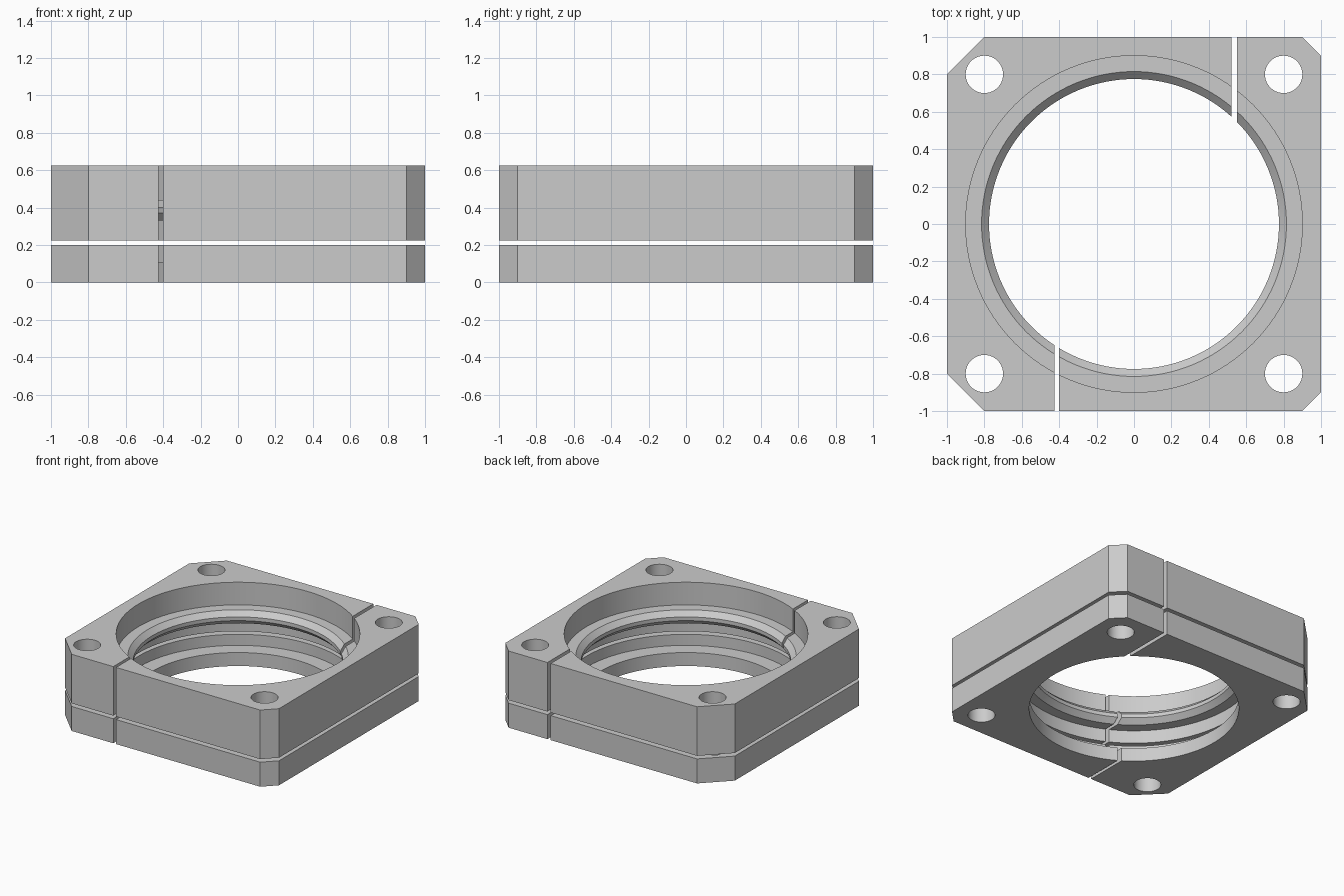
import bpy, bmesh, math

if "Cube" in bpy.data.objects:
    bpy.data.objects.remove(bpy.data.objects["Cube"], do_unlink=True)

grey = bpy.data.materials.new("plain_grey")
grey.use_nodes = True
grey.diffuse_color = (0.6, 0.6, 0.6, 1)
grey.node_tree.nodes["Principled BSDF"].inputs["Base Color"].default_value = (0.6, 0.6, 0.6, 1)


def to_object(name, bm):
    bmesh.ops.recalc_face_normals(bm, faces=bm.faces)
    mesh = bpy.data.meshes.new(name)
    bm.to_mesh(mesh)
    bm.free()
    mesh.materials.append(grey)
    obj = bpy.data.objects.new(name, mesh)
    bpy.context.collection.objects.link(obj)
    return obj


def prism(name, outline, z0, z1):
    bm = bmesh.new()
    base = bm.faces.new([bm.verts.new((x, y, z0)) for x, y in outline])
    top = bmesh.ops.extrude_face_region(bm, geom=[base])["geom"]
    bmesh.ops.translate(bm, vec=(0, 0, z1 - z0),
                        verts=[v for v in top if isinstance(v, bmesh.types.BMVert)])
    return to_object(name, bm)


def lathe(name, profile, center=(0, 0), sides=128):
    bm = bmesh.new()
    rings = []
    for r, z in profile:
        rings.append([bm.verts.new((center[0] + r * math.cos(2 * math.pi * i / sides),
                                    center[1] + r * math.sin(2 * math.pi * i / sides), z))
                      for i in range(sides)])
    for low, high in zip(rings, rings[1:]):
        for i in range(sides):
            j = (i + 1) % sides
            bm.faces.new((low[i], low[j], high[j], high[i]))
    bm.faces.new(rings[0])
    bm.faces.new(rings[-1])
    return to_object(name, bm)


# Cutters: stepped bore with a bevelled lip, and four bolt holes
bore = [(0.775, -0.1), (0.775, 0.11), (0.9, 0.11), (0.9, 0.33), (0.815, 0.33),
        (0.775, 0.37), (0.775, 0.4), (0.815, 0.44), (0.9, 0.44), (0.9, 0.8)]
cutters = [lathe("bore_cutter", bore)]
for x in (-0.8, 0.8):
    for y in (-0.8, 0.8):
        cutters.append(lathe("bolt_hole_cutter", [(0.1, -0.1), (0.1, 0.8)], (x, y), 48))

# Half outlines: the halves meet at two offset slits that open into the bore
halves = {
    "right": [(-0.425, -1), (-0.425, 0), (0.52, 0), (0.52, 1),
              (-0.8, 1), (-1, 0.8), (-1, -0.8), (-0.8, -1)],
    "left": [(-0.4, -1), (0.9, -1), (1, -0.9), (1, 0.9), (0.9, 1),
             (0.55, 1), (0.55, 0), (-0.4, 0)],
}
layers = {"lower": (0, 0.2), "upper": (0.225, 0.625)}

# Four clamp blocks
for layer, (z0, z1) in layers.items():
    for side, outline in halves.items():
        block = prism(f"{layer}_{side}_block", outline, z0, z1)
        bpy.ops.object.select_all(action="DESELECT")
        block.select_set(True)
        bpy.context.view_layer.objects.active = block
        for cutter in cutters:
            mod = block.modifiers.new("cut", "BOOLEAN")
            mod.operation = "DIFFERENCE"
            mod.solver = "EXACT"
            mod.object = cutter
            bpy.ops.object.modifier_apply(modifier=mod.name)
        bpy.ops.object.shade_smooth_by_angle(angle=math.radians(25))

for cutter in cutters:
    bpy.data.objects.remove(cutter, do_unlink=True)
